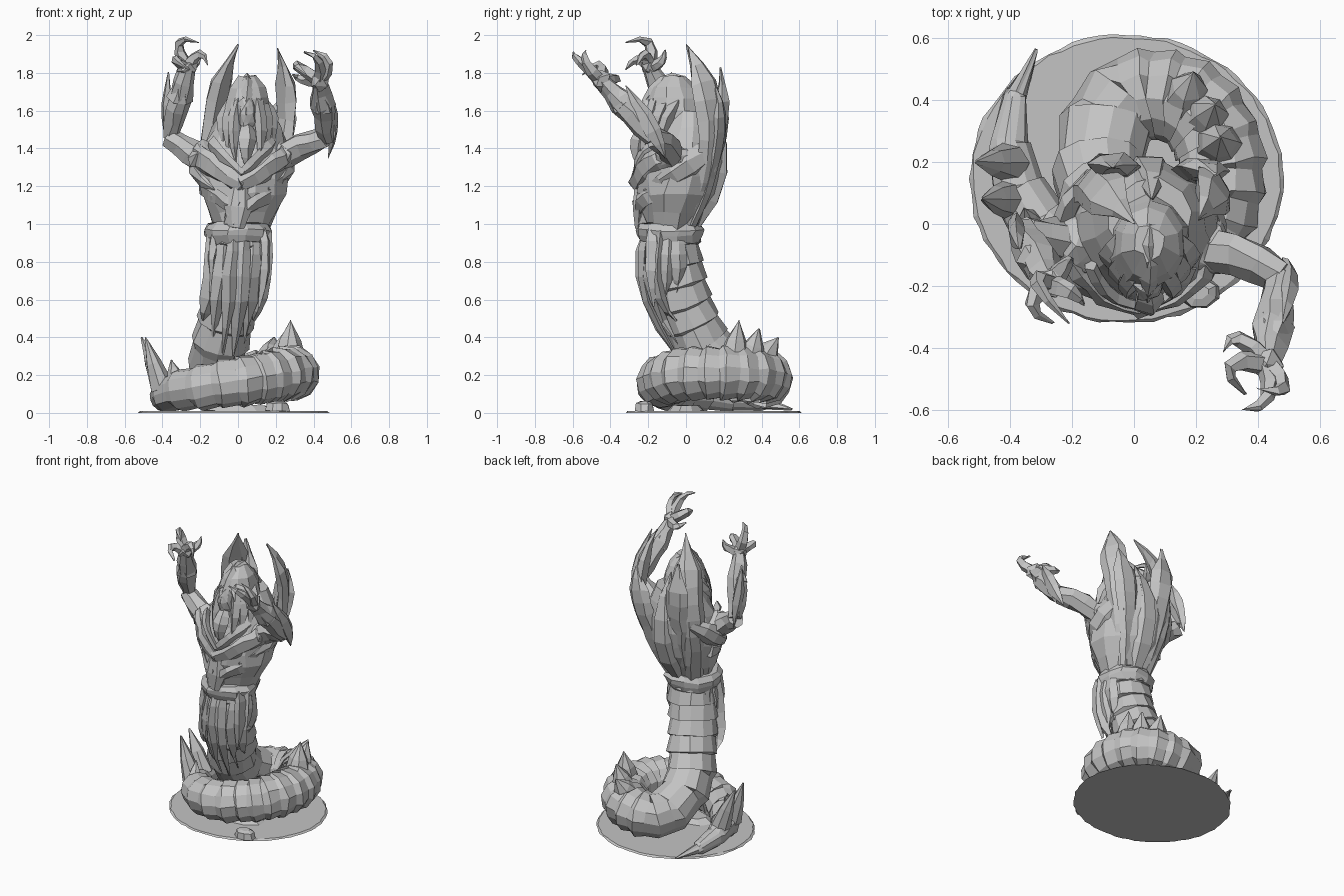
import bpy, bmesh, math, random
from mathutils import Vector
from math import sin, cos, pi, radians

random.seed(4)
cube = bpy.data.objects.get("Cube")
if cube:
    bpy.data.objects.remove(cube, do_unlink=True)

GREY = (0.55, 0.55, 0.55, 1)
stone = bpy.data.materials.new("grey_stone")
stone.use_nodes = True
stone.diffuse_color = GREY
stone.node_tree.nodes["Principled BSDF"].inputs["Base Color"].default_value = GREY


def finish(name, bm, jitter):
    """Roughen the vertices a little and store the mesh as an object."""
    for vert in bm.verts:
        vert.co += Vector([random.uniform(-jitter, jitter) for axis in "xyz"])
    bmesh.ops.recalc_face_normals(bm, faces=bm.faces)
    mesh = bpy.data.meshes.new(name)
    bm.to_mesh(mesh)
    bm.free()
    mesh.materials.append(stone)
    bpy.context.collection.objects.link(bpy.data.objects.new(name, mesh))


def skin(name, rings, jitter):
    """Join equal vertex rings into a closed surface."""
    bm = bmesh.new()
    loops = [[bm.verts.new(co) for co in ring] for ring in rings]
    for low, high in zip(loops, loops[1:]):
        for i in range(len(low)):
            bm.faces.new((low[i - 1], low[i], high[i], high[i - 1]))
    bm.faces.new(loops[0])
    bm.faces.new(loops[-1])
    finish(name, bm, jitter)


def tube(name, points, sides=6, flat=1, ref=(1, 0, 0), jitter=0.004):
    """Sweep a polygon along four-part points: position and radius."""
    side = Vector(ref)
    rings = []
    for i, point in enumerate(points):
        ahead, behind = points[min(i + 1, len(points) - 1)], points[max(i - 1, 0)]
        tangent = (ahead.xyz - behind.xyz).normalized()
        side = (side - tangent * side.dot(tangent)).normalized()
        other = tangent.cross(side) * flat
        angles = [math.tau * k / sides for k in range(sides)]
        rings.append([point.xyz + (side * cos(a) + other * sin(a)) * max(point.w, 0.002)
                      for a in angles])
    skin(name, rings, jitter)


# Width rules along a curve, from its start to its end
def even(t):
    return 1 - 0.3 * t


def claw(t):
    return (1 - t) ** 0.6


def leaf(t):
    return sin(pi * (0.2 + 0.8 * t))


def broad_leaf(t):
    return min(0.6 + 0.5 * t, 4 * (1 - t))


def muscle(t):
    return 0.7 + 0.4 * sin(pi * t) - 0.1 * t


def arc(start, middle, end, radius, shape, steps=5):
    """Sample a curve that passes through three points."""
    start, middle, end = Vector(start), Vector(middle), Vector(end)
    pull = 2 * middle - (start + end) / 2
    points = []
    for n in range(steps + 1):
        t = n / steps
        spot = start * (1 - t) ** 2 + pull * 2 * t * (1 - t) + end * t * t
        points.append(Vector((*spot, radius * shape(t))))
    return points


def straight(start, end, radius, shape, steps=2):
    return arc(start, Vector(start).lerp(Vector(end), 0.5), end, radius, shape, steps)


def loft(name, levels, sides=12, jitter=0.01):
    """Stack ellipses given as centre, half width and half depth."""
    angles = [math.tau * (k + 0.5) / sides for k in range(sides)]
    skin(name, [[Vector(c) + Vector((w * cos(a), d * sin(a), 0)) for a in angles]
                for c, w, d in levels], jitter)


def lump(name, centre, size, jitter=0.008, detail=2):
    bm = bmesh.new()
    bmesh.ops.create_icosphere(bm, subdivisions=detail, radius=1)
    bmesh.ops.scale(bm, vec=size, verts=bm.verts)
    bmesh.ops.translate(bm, vec=centre, verts=bm.verts)
    finish(name, bm, jitter)


# Ragged round base with two rocks
bm = bmesh.new()
bmesh.ops.create_cone(bm, cap_ends=True, segments=72, radius1=1, radius2=0.98, depth=0.01)
for vert in bm.verts:
    wobble = random.uniform(0.98, 1)
    vert.co.x = vert.co.x * 0.51 * wobble - 0.025
    vert.co.y = vert.co.y * 0.47 * wobble + 0.145
    vert.co.z += 0.005
finish("base", bm, 0)
loft("rock", [((0.21, -0.22, z), w, w * 0.8)
              for z, w in ((0.01, 0.07), (0.05, 0.06), (0.06, 0.03))], 8, 0.004)
loft("low_rock", [((0, 0, z), w, w / 2) for z, w in ((0.01, 0.2), (0.04, 0.15))], 9, 0.004)


# Serpent body: a leaning column running into one widening coil
def column(h):
    lean = (1 - h) ** 2
    return Vector((-0.13 * lean, 0.21 * lean - 0.08, 0.27 + 0.73 * h, 0.15))


def coil(a):
    s = (130 - a) / 356
    a = radians(a)
    reach = 0.26 + 0.115 * max(0, -0.45 * pi - a)
    width = 0.142 * (1 - s ** 6)
    squeeze = 0.83 if cos(a) > 0 else 1
    return Vector((0.07 + reach * squeeze * cos(a), 0.165 + reach * sin(a),
                   width + 0.04 + 0.03 * cos(a), width))


spine = [column(1 - k / 7) for k in range(8)] + [coil(130 - 356 * k / 20) for k in range(21)]
bent = [(a + 2 * b + c) / 4 for a, b, c in zip(spine, spine[1:], spine[2:])]
spine[5:12] = bent[4:11]
scales = []
for here, there in zip(spine, spine[1:]):
    start, end = here.lerp(there, 0.08), there.copy()
    start.w *= 0.94
    end.w *= 1.05
    scales += [start, end]
tube("serpent_body", scales, 12, jitter=0.006)

# Spikes on the coil
for k in range(3):
    foot = coil(20 + 22 * k).xyz + Vector((0, 0, 0.07))
    turn = radians(30 + 20 * k)
    reach = 0.24 + 0.055 * k
    tip = (0.07 + reach * cos(turn), 0.16 + reach * sin(turn), 0.49 - 0.045 * k)
    tube("right_coil_spike", straight(foot, tip, 0.085, claw), 7)
for k in range(2):
    y = 0.2 - 0.12 * k
    tube("tail_spike", straight((-0.4, y, 0.13), (-0.51 + 0.02 * k, y, 0.4), 0.065, claw), 7)
tube("small_tail_spike", straight((-0.33, 0, 0.18), (-0.35, 0.05, 0.28), 0.045, claw))

# Waist band, torso and hood
loft("waist_band", [((0, -0.085, 0.9 + 0.035 * k), w, w)
                    for k, w in enumerate((0.16, 0.18, 0.18, 0.16))])
torso = []
for k in range(8):
    t = k / 7
    w = 0.14 + 0.11 * sin(pi * t)
    torso.append(((0.02 + 0.03 * t, 0.1 * t - 0.08, 0.98 + 0.62 * t), w, w * 0.9))
loft("torso", torso, jitter=0.013)
hood = []
for k in range(8):
    t = k / 7
    w = 0.12 * math.sqrt(1.15 - t ** 5)
    hood.append(((0.05, -0.06, 1.36 + 0.42 * t), w, w * 1.2))
loft("hood", hood, 10)
lump("face", (0.045, -0.19, 1.58), (0.05, 0.06, 0.1))
tube("brow_ridge", arc((0.05, 0, 1.76), (0.05, -0.15, 1.73), (0.045, -0.25, 1.58), 0.04, leaf), 4)
tube("beard", arc((0.045, -0.2, 1.52), (0.045, -0.25, 1.42), (0.04, -0.25, 1.3), 0.05, leaf), 5)
for s in (-1, 1):
    for k in range(3):
        x, y = 0.05 + s * (0.06 + 0.03 * k), 0.045 * k - 0.2
        tube("hood_strand", arc((0.05 + s * 0.03 * (k + 1), y + 0.07, 1.71 - 0.03 * k),
                                (x + s * 0.01, y, 1.53), (x, y - 0.03, 1.32 + 0.03 * k),
                                0.036, leaf), 4)

# Tall curved blades of the back mantle
for ref, start, middle, end in [
        ((0.6, 0.8, 0), (-0.08, 0.02, 1), (-0.14, 0.13, 1.5), (0, 0, 1.95)),
        ((-0.6, 0.8, 0), (0.1, 0.02, 1), (0.25, 0.13, 1.5), (0.21, 0.01, 1.93)),
        ((1, 0, 0), (-0.03, 0.03, 1), (-0.06, 0.17, 1.42), (-0.07, 0.18, 1.83)),
        ((1, 0, 0), (0.09, 0.03, 1), (0.19, 0.16, 1.38), (0.26, 0.16, 1.72))]:
    tube("mantle_blade", arc(start, middle, end, 0.09, broad_leaf, 9), 6, 0.5, ref, 0.006)
tube("mantle_ridge", arc((0.03, 0.03, 1), (0.05, 0.15, 1.35), (0.06, 0.08, 1.7), 0.09, leaf))

# Chest plates, shoulder wraps and pads, mirrored on the torso
UP = (0, 0, 1)
for s in (-1, 1):
    def flip(x, y, z):
        return 0.02 + s * x, y, z
    tube("chest_plate", arc(flip(0.23, -0.1, 1.36), flip(0.15, -0.21, 1.3), flip(0, -0.27, 1.2),
                            0.07, even), 6, 0.5, UP, 0.01)
    tube("collar_plate", arc(flip(0.16, -0.13, 1.42), flip(0.1, -0.22, 1.36), flip(0, -0.26, 1.26),
                             0.05, even), 5, 0.5, UP)
    tube("rib_plate", arc(flip(0.2, 0, 1.2), flip(0.15, -0.18, 1.15), flip(0.02, -0.26, 1.08),
                          0.055, even), 5, 0.5, UP, 0.01)
    tube("shoulder_wrap", arc(flip(0.16, 0.15, 1.42), flip(0.24, -0.02, 1.29),
                              flip(0.14, -0.22, 1.18), 0.07, leaf), 6, 0.6, UP, 0.008)
    lump("shoulder_pad", flip(0.2, -0.07, 1.36), (0.085, 0.1, 0.08), 0.015)
tube("belly_plate", straight((0.01, -0.25, 1.2), (-0.01, -0.25, 0.98), 0.07, muscle), 6, 0.5)
lump("belt_buckle", (-0.01, -0.23, 1.03), (0.07, 0.04, 0.07), detail=1)

# Cloth strips hanging down the front and flanks
for k in range(6):
    x, back = 0.055 * k - 0.13, 0.035 * abs(k - 2.4)
    drop = 0.3 + 0.03 * (k - 2.5) ** 2
    tube("front_cloth", arc((x, back - 0.22, 0.97), (x - 0.02, back - 0.235, 0.66),
                            (x - 0.06, back - 0.18 + (0.6 - drop) * 0.35, drop), 0.048, leaf),
         4, 0.7, jitter=0.008)
for k in range(3):
    y = 0.06 * k - 0.17
    tube("left_cloth", arc((0.13, y, 0.97), (0.14, y, 0.8), (0.11, y, 0.56 + 0.04 * k),
                           0.055, leaf), 5, 0.6, (0, 1, 0), 0.008)
    tube("right_cloth", arc((-0.13, y, 0.97), (-0.135, y, 0.84), (-0.15, y, 0.64 + 0.03 * k),
                            0.04, leaf), 5, 0.6, (0, 1, 0), 0.008)


# Raised arms with cuffs, elbow blades and clawed hands
def arm(side, shoulder, bend, elbow, wrist, blade, fingers):
    tube(side + "_upper_arm", arc(shoulder, bend, elbow, 0.078, even, 4), 7, jitter=0.01)
    tube(side + "_forearm", straight(elbow, wrist, 0.062, muscle, 5), 7, jitter=0.01)
    cuff = [Vector(elbow).lerp(Vector(wrist), t) for t in (0.55, 0.75)]
    tube(side + "_cuff", straight(*cuff, 0.068, even), 6, jitter=0.008)
    tube(side + "_elbow_blade", arc(*blade, 0.05, lambda t: sin(pi * t)), 5, 0.6, (0, 1, 0))
    lump(side + "_palm", wrist, (0.055, 0.055, 0.055), 0.01, 1)
    for middle, end in fingers:
        tube(side + "_finger", arc(wrist, middle, end, 0.038, claw, 4), 5, 1, (0.6, 0.5, 0.6))


arm("right", (-0.14, -0.05, 1.3), (-0.25, -0.05, 1.38), (-0.36, -0.02, 1.46), (-0.27, -0.19, 1.83),
    ((-0.38, 0.03, 1.42), (-0.38, -0.02, 1.6), (-0.37, -0.08, 1.8)),
    [((-0.31, -0.2, 1.96), (-0.21, -0.32, 1.96)), ((-0.2, -0.22, 1.9), (-0.16, -0.26, 1.84)),
     ((-0.33, -0.26, 1.87), (-0.26, -0.32, 1.82)), ((-0.22, -0.13, 1.86), (-0.2, -0.11, 1.92))])
arm("left", (0.18, -0.08, 1.32), (0.33, -0.1, 1.41), (0.47, -0.17, 1.46), (0.43, -0.45, 1.76),
    ((0.48, -0.11, 1.35), (0.5, -0.2, 1.53), (0.48, -0.32, 1.73)),
    [((0.43, -0.56, 1.86), (0.35, -0.6, 1.91)), ((0.31, -0.46, 1.84), (0.36, -0.55, 1.79)),
     ((0.48, -0.53, 1.85), (0.4, -0.53, 1.92)), ((0.34, -0.37, 1.77), (0.29, -0.41, 1.79))])
